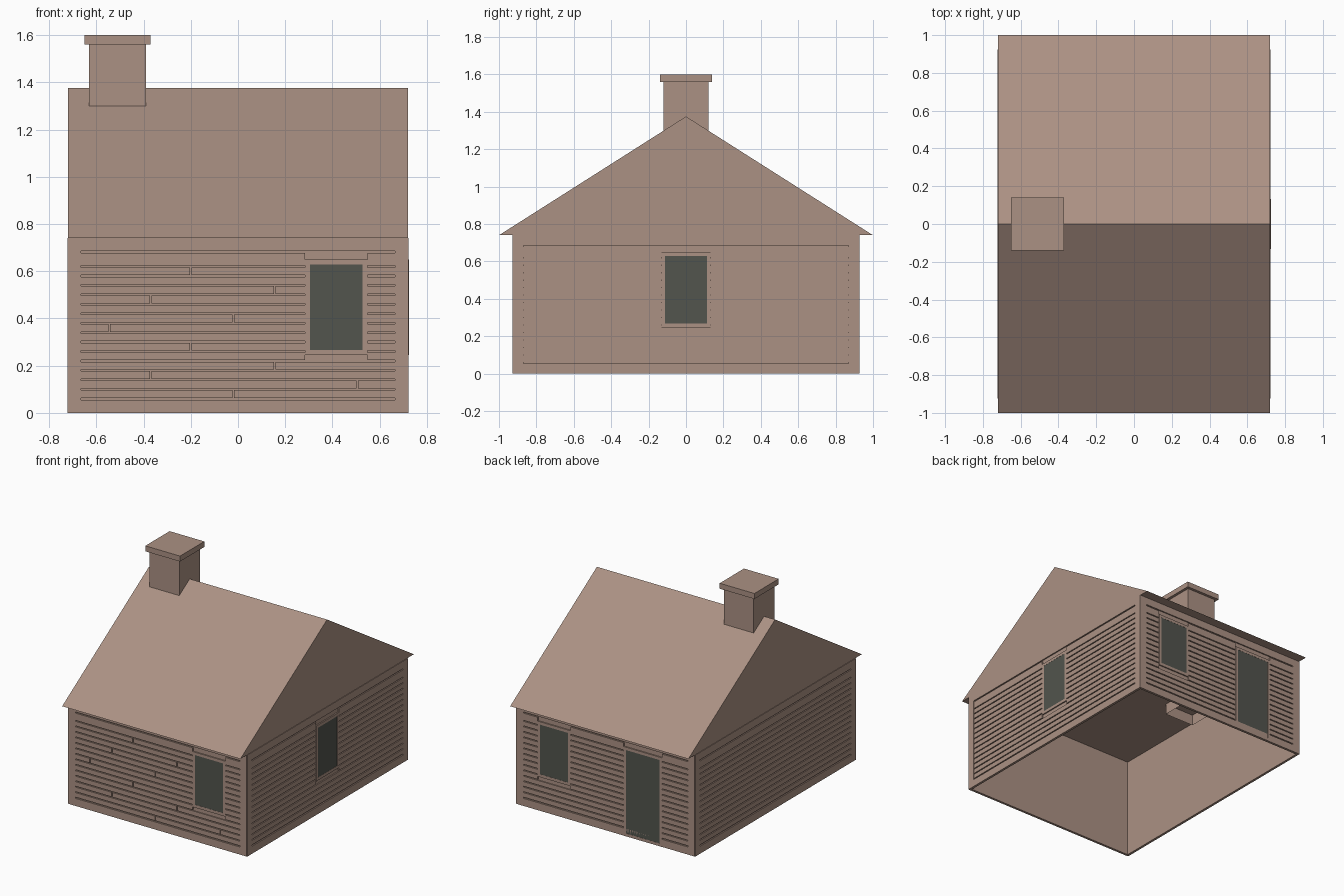
import bpy
import bmesh
from math import radians
from mathutils import Matrix, Vector

cube = bpy.data.objects.get("Cube")
if cube:
    bpy.data.objects.remove(cube, do_unlink=True)


def make_material(name, rgb):
    mat = bpy.data.materials.new(name)
    mat.use_nodes = True
    mat.diffuse_color = (*rgb, 1)
    mat.node_tree.nodes["Principled BSDF"].inputs["Base Color"].default_value = (*rgb, 1)
    return mat


BROWN = make_material("warm_brown", (0.41, 0.285, 0.23))
GLASS = make_material("dark_glass", (0.084, 0.089, 0.075))


def finish(name, bm, mat, matrix=Matrix()):
    bm.transform(matrix)
    bmesh.ops.recalc_face_normals(bm, faces=bm.faces)
    mesh = bpy.data.meshes.new(name)
    bm.to_mesh(mesh)
    bm.free()
    mesh.materials.append(mat)
    obj = bpy.data.objects.new(name, mesh)
    bpy.context.collection.objects.link(obj)
    return obj


def add_box(bm, lo, hi):
    lo, hi = Vector(lo), Vector(hi)
    place = Matrix.Translation((lo + hi) / 2) @ Matrix.Diagonal((*(hi - lo), 1))
    return bmesh.ops.create_cube(bm, size=1, matrix=place)["verts"]


def add_border(bm, u0, u1, z0, z1, t, depth):
    """Rectangular border of width t; the outer face lies on local y = 0."""
    add_box(bm, (u0, 0, z0), (u0 + t, depth, z1))
    add_box(bm, (u1 - t, 0, z0), (u1, depth, z1))
    add_box(bm, (u0 + t, 0, z0), (u1 - t, depth, z0 + t))
    add_box(bm, (u0 + t, 0, z1 - t), (u1 - t, depth, z1))


EAVE, RIDGE = 0.74, 1.375
TRIM = 0.055
GAP = 0.007
ROWS = [0.06 + 0.04 * i for i in range(15)] + [0.68]


def build_wall(side, half, dist, angle, openings, joints=None):
    """Wall in local space facing -y, turned about z into place."""
    matrix = Matrix.Rotation(radians(angle), 4, "Z") @ Matrix.Translation((0, -dist, 0))

    # backing sheet and corner trim
    bm = bmesh.new()
    add_box(bm, (-half, 0.009, 0), (half, 0.018, EAVE))
    add_border(bm, -half, half, 0, EAVE, TRIM, 0.009)
    finish(side + "_wall", bm, BROWN, matrix)

    # horizontal boards, interrupted by openings and butt joints
    bm = bmesh.new()
    edge = half - TRIM
    for row, (z0, z1) in enumerate(zip(ROWS, ROWS[1:])):
        cuts = [(u0, u1) for _, u0, u1, b, t in openings if z1 > b and z0 < t]
        if joints and row in joints:
            cuts.append((joints[row] - GAP / 2, joints[row] + GAP / 2))
        start = -edge
        for c0, c1 in sorted(cuts) + [(edge, edge)]:
            if c0 > start:
                add_box(bm, (start, 0.001, z0 + GAP / 2), (c0, 0.009, z1 - GAP / 2))
            start = max(start, c1)
    finish(side + "_boards", bm, BROWN, matrix)

    # window and door surrounds with dark panes
    for kind, u0, u1, b, t in openings:
        bm = bmesh.new()
        add_border(bm, u0, u1, b, t, 0.021, 0.009)
        # lift slightly clear of the corner trim
        bmesh.ops.translate(bm, verts=bm.verts, vec=(0, -0.001, 0))
        finish(f"{side}_{kind}_frame", bm, BROWN, matrix)
        bm = bmesh.new()
        add_box(bm, (u0 + 0.02, 0, b + 0.02), (u1 - 0.02, 0.008, t - 0.02))
        finish(f"{side}_{kind}_pane", bm, GLASS, matrix)


front_joints = {0: -0.02, 1: 0.505, 2: -0.37, 3: 0.155, 5: -0.2, 7: -0.545,
                8: -0.02, 10: -0.37, 11: 0.155, 13: -0.2}
build_wall("front", 0.719, 0.927, 0, [("window", 0.283, 0.549, 0.246, 0.65)], front_joints)
build_wall("back", 0.719, 0.927, 180,
           [("window", -0.549, -0.283, 0.246, 0.65), ("door", 0.145, 0.455, 0, 0.65)])
build_wall("left", 0.925, 0.723, 90, [("window", -0.132, 0.132, 0.246, 0.65)])
build_wall("right", 0.925, 0.723, -90, [])

# roof: closed triangular prism whose base is the ceiling
bm = bmesh.new()
profile = [(-1, EAVE), (1, EAVE), (0, RIDGE)]
face = bm.faces.new([bm.verts.new((-0.719, y, z)) for y, z in profile])
ends = bmesh.ops.extrude_face_region(bm, geom=[face])["geom"]
bmesh.ops.translate(bm, verts=[v for v in ends if isinstance(v, bmesh.types.BMVert)],
                    vec=(1.438, 0, 0))
finish("roof", bm, BROWN)

# chimney: stack open at the bottom, reaching through the ceiling
bm = bmesh.new()
add_box(bm, (-0.63, -0.12, 0.66), (-0.39, 0.12, 1.57))
bottom = min(bm.faces, key=lambda f: f.calc_center_median().z)
bmesh.ops.delete(bm, geom=[bottom], context="FACES_ONLY")
finish("chimney_stack", bm, BROWN)

bm = bmesh.new()
add_box(bm, (-0.65, -0.14, 1.56), (-0.37, 0.14, 1.6))
finish("chimney_cap", bm, BROWN)
